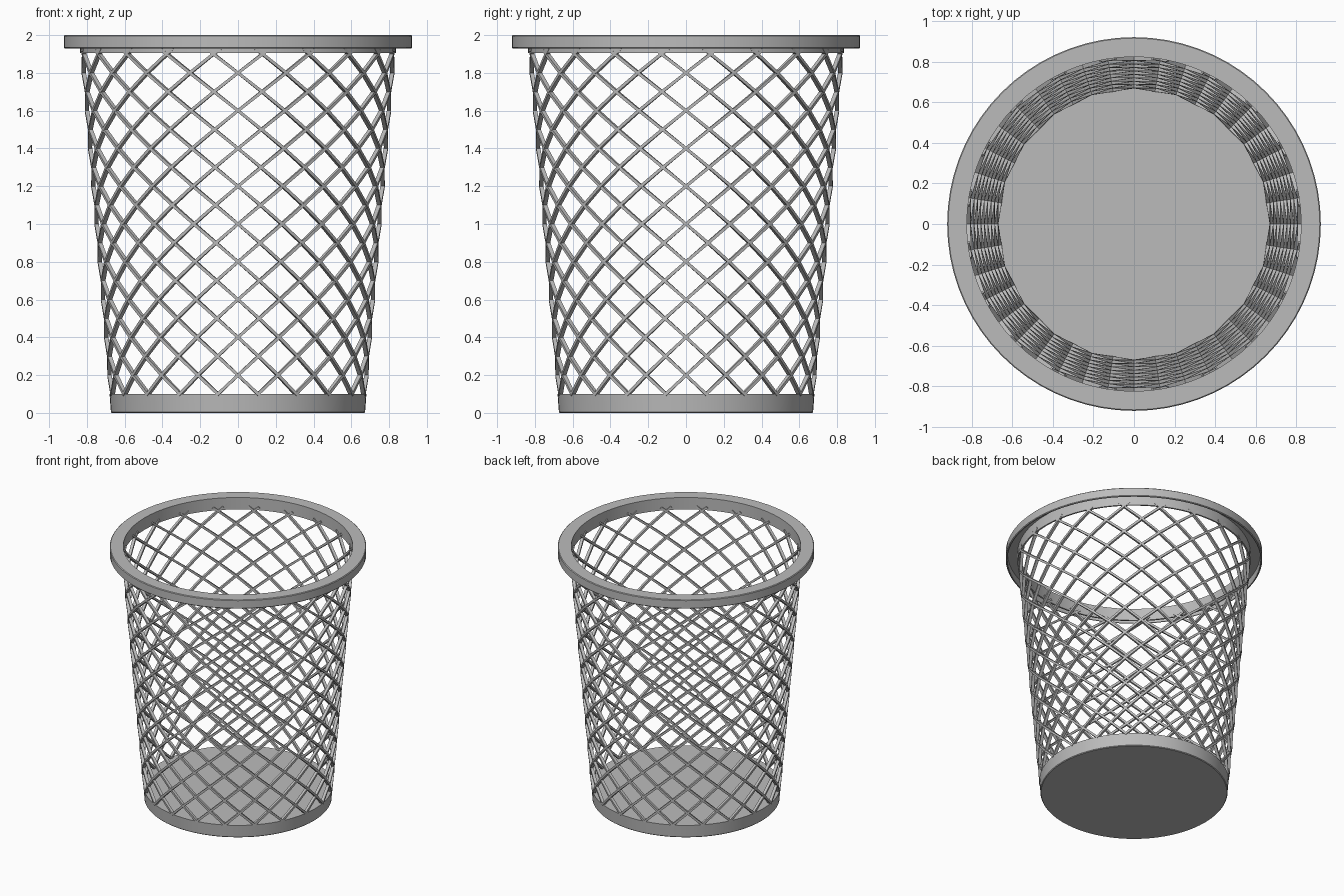
import bpy, bmesh
from math import sin, cos, pi, radians
from mathutils import Vector

cube = bpy.data.objects.get("Cube")
if cube:
    bpy.data.objects.remove(cube, do_unlink=True)

# One grey for the whole basket
grey = bpy.data.materials.new("basket_grey")
grey.use_nodes = True
colour = (0.5, 0.5, 0.5, 1)
grey.diffuse_color = colour
grey.node_tree.nodes["Principled BSDF"].inputs["Base Color"].default_value = colour

SIDES = 72      # facets of the turned parts
STRANDS = 20    # wires in each winding direction


def finish(name, bm, smooth=True):
    bmesh.ops.recalc_face_normals(bm, faces=bm.faces)
    mesh = bpy.data.meshes.new(name)
    bm.to_mesh(mesh)
    bm.free()
    mesh.materials.append(grey)
    obj = bpy.data.objects.new(name, mesh)
    bpy.context.collection.objects.link(obj)
    if smooth:
        bpy.ops.object.select_all(action="DESELECT")
        obj.select_set(True)
        bpy.context.view_layer.objects.active = obj
        bpy.ops.object.shade_smooth_by_angle(angle=radians(30))
    return obj


def turned(name, profile, closed):
    """Revolve (radius, z) points around the z axis."""
    bm = bmesh.new()
    verts = [bm.verts.new((r, 0, z)) for r, z in profile]
    pairs = list(zip(verts, verts[1:]))
    if closed:
        pairs.append((verts[-1], verts[0]))
    edges = [bm.edges.new(p) for p in pairs]
    bmesh.ops.spin(bm, geom=verts + edges, axis=(0, 0, 1), cent=(0, 0, 0),
                   angle=2 * pi, steps=SIDES, use_duplicate=False)
    bmesh.ops.remove_doubles(bm, verts=bm.verts, dist=1e-4)
    return finish(name, bm)


# Solid base
turned("base", [(0, 0), (0.668, 0), (0.673, 0.005), (0.68, 0.1), (0, 0.1)], False)

# Rim: inner collar, flat top and folded-down outer skirt
turned("rim", [(0.825, 1.905), (0.825, 2), (0.917, 2), (0.922, 1.995),
               (0.922, 1.935), (0.917, 1.93), (0.91, 1.93), (0.91, 1.988),
               (0.837, 1.988), (0.837, 1.905)], True)


def wire_point(start, turn, z):
    a = start + turn * radians(90) * z
    r = 0.664 + 0.085 * z
    return Vector((r * cos(a), r * sin(a), z))


def lattice(name, turn):
    """Wires that wind up the cone in one direction."""
    bm = bmesh.new()
    heights = [0.095] + [i / 10 for i in range(2, 20)] + [1.93]
    for k in range(STRANDS):
        start = 2 * pi * k / STRANDS
        rings = []
        for z in heights:
            p = wire_point(start, turn, z)
            along = (wire_point(start, turn, z + 0.01) - wire_point(start, turn, z - 0.01)).normalized()
            out = Vector((p.x, p.y, 0)).normalized()
            across = along.cross(out).normalized()
            rings.append([bm.verts.new(p + out * u * 0.011 + across * v * 0.008)
                          for u, v in ((1, 1), (1, -1), (-1, -1), (-1, 1))])
        for lower, upper in zip(rings, rings[1:]):
            for i in range(4):
                j = (i + 1) % 4
                bm.faces.new((lower[i], lower[j], upper[j], upper[i]))
        bm.faces.new(rings[0])
        bm.faces.new(rings[-1])
    return finish(name, bm, smooth=False)


# Crossing wires of the wall
lattice("wires_rising_left", 1)
lattice("wires_rising_right", -1)
